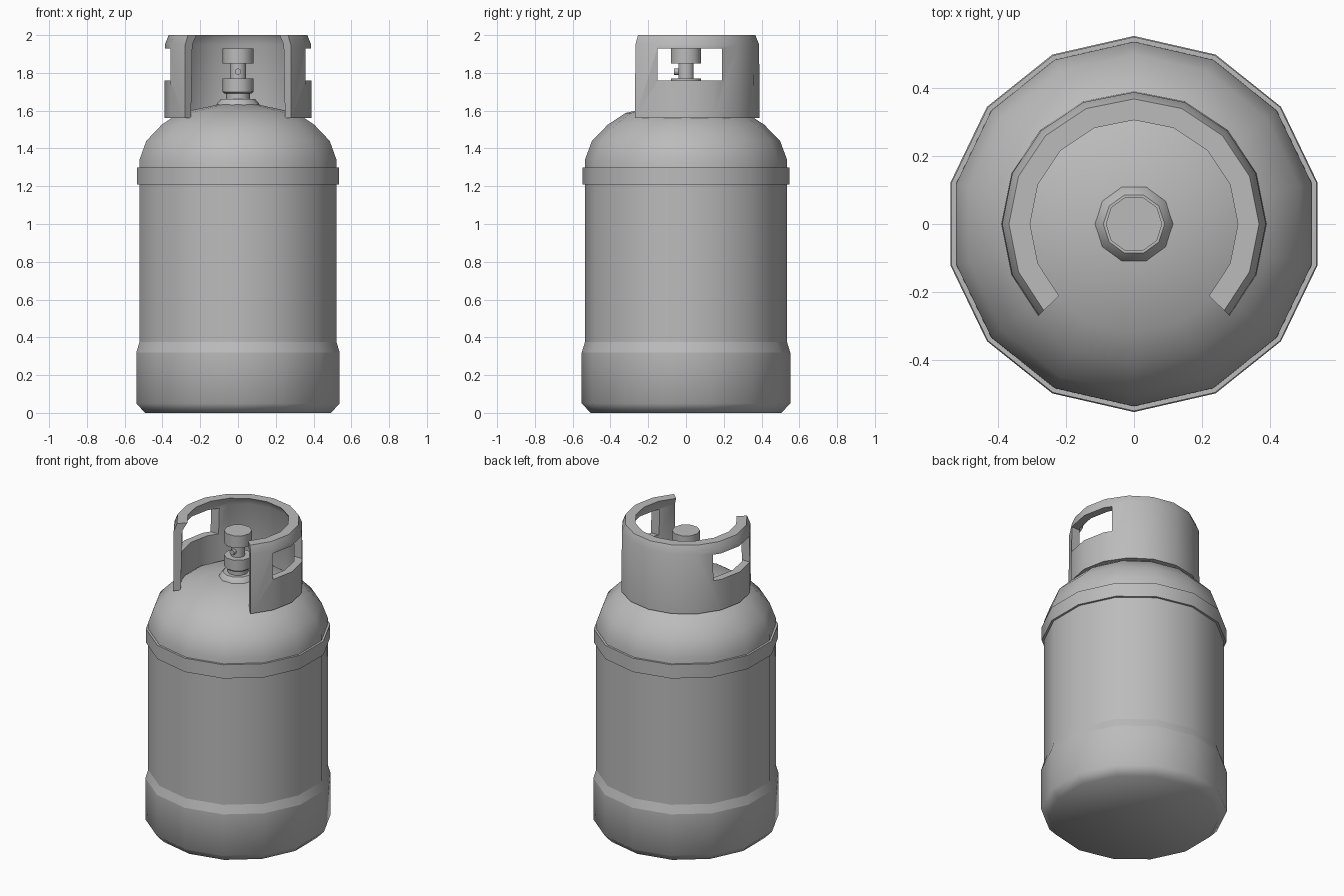
import bpy, bmesh
from math import cos, sin, pi, radians
from mathutils import Matrix

cube = bpy.data.objects.get("Cube")
if cube:
    bpy.data.objects.remove(cube)

grey = bpy.data.materials.new("painted_grey_steel")
grey.use_nodes = True
colour = (0.5, 0.5, 0.5, 1)
grey.diffuse_color = colour
grey.node_tree.nodes["Principled BSDF"].inputs["Base Color"].default_value = colour


def finish(name, bm, smooth=None):
    bmesh.ops.recalc_face_normals(bm, faces=bm.faces)
    mesh = bpy.data.meshes.new(name)
    bm.to_mesh(mesh)
    bm.free()
    mesh.materials.append(grey)
    obj = bpy.data.objects.new(name, mesh)
    bpy.context.collection.objects.link(obj)
    if smooth:
        bpy.ops.object.select_all(action="DESELECT")
        obj.select_set(True)
        bpy.context.view_layer.objects.active = obj
        bpy.ops.object.shade_smooth_by_angle(angle=radians(smooth))
    return obj


def lathe(name, profile, sides, start=0.0, smooth=30, close=False):
    """Turn a (radius, height) profile round z and cap both ends, or close it as a ring."""
    bm = bmesh.new()
    rings = [[bm.verts.new((r * cos(start + 2 * pi * i / sides),
                            r * sin(start + 2 * pi * i / sides), z))
              for i in range(sides)] for r, z in profile]
    pairs = list(zip(rings, rings[1:]))
    if close:
        pairs.append((rings[-1], rings[0]))
    else:
        bm.faces.new(rings[0])
        bm.faces.new(rings[-1])
    for a, b in pairs:
        for i in range(sides):
            j = (i + 1) % sides
            bm.faces.new((a[i], a[j], b[j], b[i]))
    return finish(name, bm, smooth)


# Tank: foot, sloped step, wall, weld band and dome share one 14-sided outline
SIDES, BACK = 14, pi / 2
lathe("foot", [(0.505, 0), (0.552, 0.05), (0.552, 0.32)], SIDES, BACK, 50)
lathe("foot_step", [(0.552, 0.32), (0.535, 0.375)], SIDES, BACK)
lathe("tank_wall", [(0.535, 0.37), (0.535, 1.25)], SIDES, BACK)
lathe("weld_band", [(0.53, 1.21), (0.549, 1.21), (0.549, 1.3), (0.53, 1.3)],
      SIDES, BACK, close=True)
lathe("dome", [(0.536, 1.25), (0.535, 1.34), (0.498, 1.44), (0.415, 1.525),
               (0.32, 1.588), (0.105, 1.633)], SIDES, BACK, 50)

# Valve: flange, neck, nut, stem and hand knob stacked on the dome
lathe("valve_flange", [(0.115, 1.63), (0.112, 1.637), (0.09, 1.662)], 10, smooth=38)
lathe("valve_neck", [(0.063, 1.65), (0.063, 1.7)], 10, smooth=38)
lathe("valve_nut", [(0.07, 1.69), (0.083, 1.7), (0.083, 1.77)], 10, smooth=38)
lathe("valve_stem", [(0.043, 1.76), (0.043, 1.86)], 10, smooth=38)
lathe("valve_knob", [(0.083, 1.85), (0.083, 1.93)], 10, smooth=38)

# Small outlet on the front of the stem
bm = bmesh.new()
bmesh.ops.create_cone(bm, cap_ends=True, segments=8, radius1=0.017, radius2=0.017, depth=0.04,
                      matrix=Matrix.Translation((0, -0.043, 1.807)) @ Matrix.Rotation(pi / 2, 4, "X"))
finish("valve_outlet", bm, 50)

# Guard: collar open at the front, with a rim turned inwards
section = [(0.345, 1.56), (0.39, 1.56), (0.387, 1.95), (0.367, 2.0), (0.305, 2.0), (0.335, 1.95)]
angles = [radians(a) for a in [-43.8] + [22.5 * i for i in range(-1, 10)] + [223.8]]
bm = bmesh.new()
loops = [[bm.verts.new((r * cos(a), r * sin(a), z)) for r, z in section] for a in angles]
for a, b in zip(loops, loops[1:]):
    for i in range(len(section)):
        j = (i + 1) % len(section)
        bm.faces.new((a[i], a[j], b[j], b[i]))
bm.faces.new(loops[0])
bm.faces.new(loops[-1])
guard = finish("valve_guard", bm)

# Hand holes cut through both sides of the guard
bm = bmesh.new()
bmesh.ops.create_cube(bm, size=1, matrix=Matrix.Translation((0, 0.02, 1.845))
                      @ Matrix.Diagonal((1.2, 0.34, 0.17, 1)))
cutter = finish("hand_hole_cutter", bm)
cutter.hide_render = True
cutter.hide_viewport = True
cut = guard.modifiers.new("hand_holes", "BOOLEAN")
cut.operation = "DIFFERENCE"
cut.solver = "EXACT"
cut.object = cutter
# Cut before smoothing so the hole edges stay crisp
guard.modifiers.move(len(guard.modifiers) - 1, 0)
bpy.context.view_layer.objects.active = guard
bpy.ops.object.modifier_apply(modifier="hand_holes")
bpy.ops.object.select_all(action="DESELECT")
guard.select_set(True)
bpy.ops.object.shade_smooth_by_angle(angle=radians(30))
bpy.data.objects.remove(cutter)
